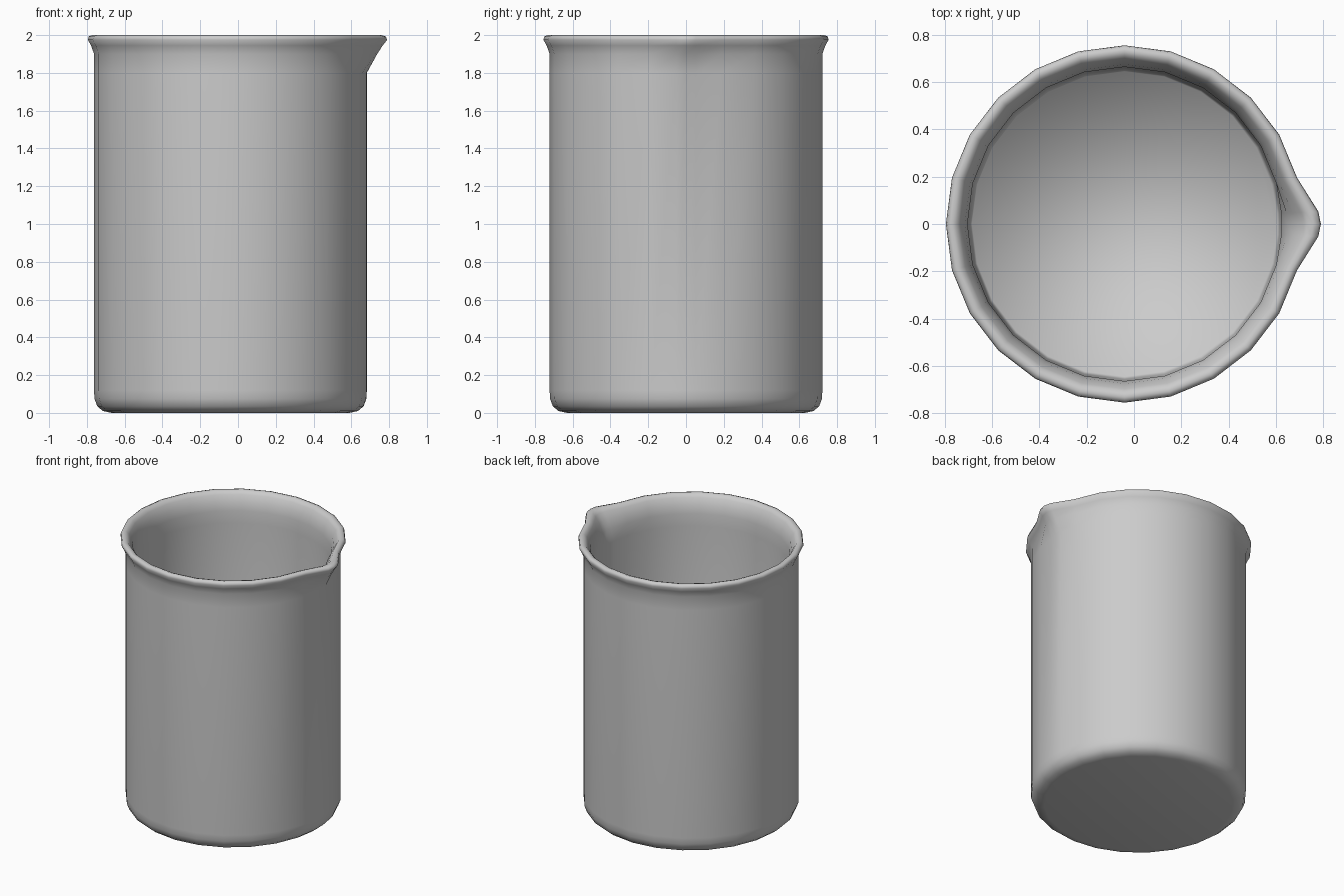
import bpy, bmesh, math

cube = bpy.data.objects.get("Cube")
if cube:
    bpy.data.objects.remove(cube)

glass = bpy.data.materials.new("plain_grey")
glass.use_nodes = True
grey = (0.6, 0.6, 0.6, 1)
glass.diffuse_color = grey
glass.node_tree.nodes["Principled BSDF"].inputs["Base Color"].default_value = grey

CENTRE_X = -0.04

# Wall profile from outer base, up over the rim, down to the inner floor:
# radius, height, how far the pouring lip is pulled out
profile = [
    (0.63, 0.0, 0), (0.675, 0.01, 0), (0.705, 0.035, 0), (0.72, 0.075, 0), (0.722, 0.12, 0),
    (0.722, 1.8, 0), (0.722, 1.9, 0.055), (0.738, 1.945, 0.068), (0.755, 1.975, 0.075),
    (0.75, 1.993, 0.072), (0.732, 2.0, 0.066), (0.712, 1.994, 0.06), (0.697, 1.975, 0.055),
    (0.675, 1.93, 0.045), (0.664, 1.87, 0.025), (0.664, 1.78, 0),
    (0.656, 0.12, 0), (0.645, 0.07, 0),
]

# Even facets, with two extra columns to shape the narrow lip
angles = sorted([15 * i for i in range(24)] + [4, 356])
pull = {0: 1.0, 4: 0.88, 356: 0.88}

bm = bmesh.new()
rings = []
for radius, height, lip in profile:
    ring = []
    for a in angles:
        t = math.radians(a)
        x = CENTRE_X + radius * math.cos(t) + lip * pull.get(a, 0)
        ring.append(bm.verts.new((x, radius * math.sin(t), height)))
    rings.append(ring)

# Skin the wall
n = len(angles)
for low, high in zip(rings, rings[1:]):
    for i in range(n):
        j = (i + 1) % n
        bm.faces.new((low[i], low[j], high[j], high[i]))

# Underside and inner floor
bm.faces.new(list(reversed(rings[0])))
bm.faces.new(rings[-1])
for face in bm.faces:
    face.smooth = True
bmesh.ops.recalc_face_normals(bm, faces=bm.faces)

mesh = bpy.data.meshes.new("beaker")
bm.to_mesh(mesh)
bm.free()
mesh.materials.append(glass)
beaker = bpy.data.objects.new("beaker", mesh)
bpy.context.collection.objects.link(beaker)
